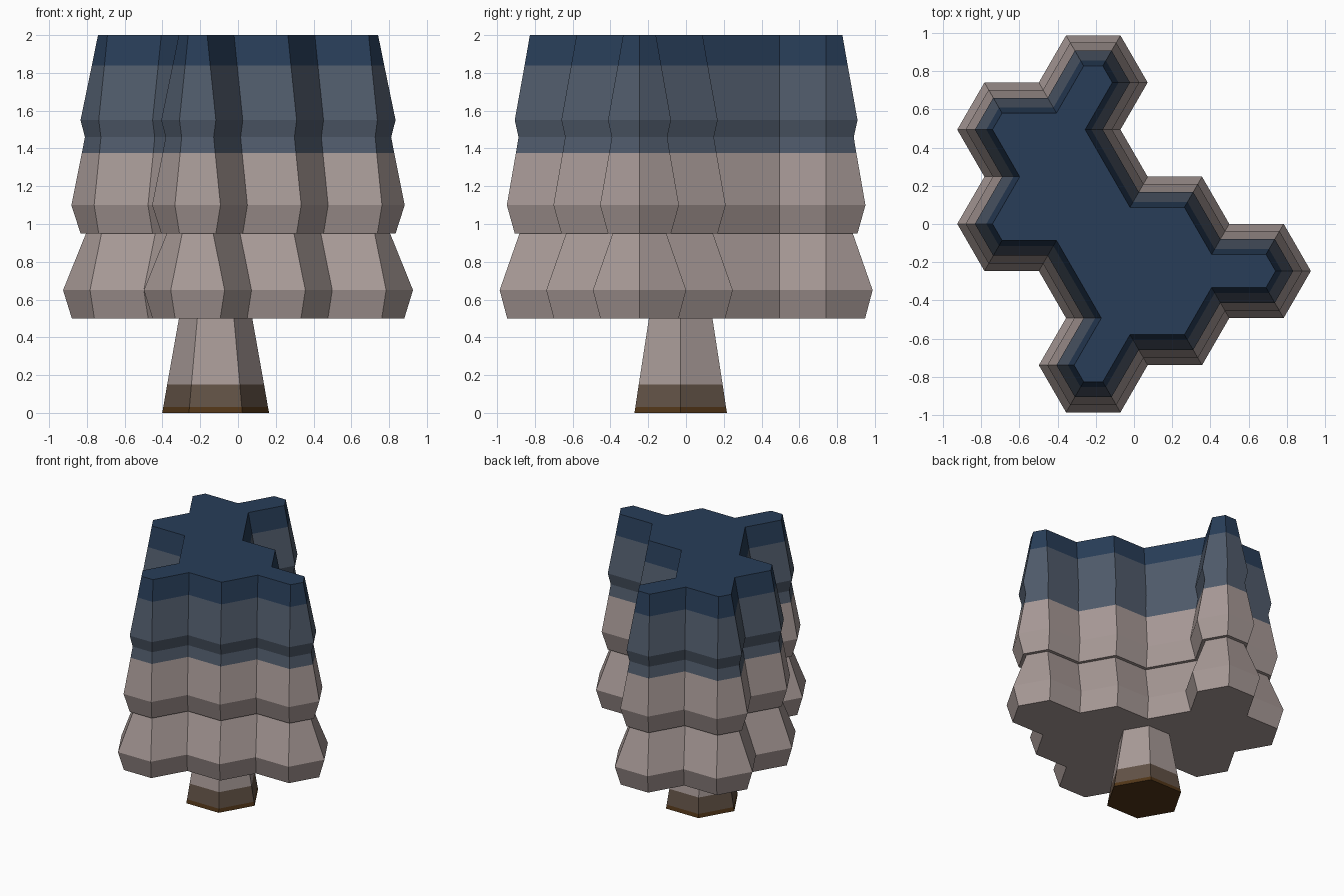
import bpy, bmesh, math
from mathutils import Vector

cube = bpy.data.objects.get("Cube")
if cube:
    bpy.data.objects.remove(cube)


def material(name, srgb):
    lin = [((c / 255 + 0.055) / 1.055) ** 2.4 for c in srgb]
    m = bpy.data.materials.new(name)
    m.use_nodes = True
    m.diffuse_color = (*lin, 1)
    bsdf = m.node_tree.nodes["Principled BSDF"]
    bsdf.inputs["Base Color"].default_value = (*lin, 1)
    bsdf.inputs["Roughness"].default_value = 0.9
    return m


ROSE = material("rose grey", (168, 154, 151))
SLATE = material("slate blue", (80, 91, 107))
NAVY = material("navy blue", (40, 61, 88))
UMBER = material("umber", (98, 82, 70))
BROWN = material("dark brown", (82, 54, 24))


def walk(turns, side, start):
    """Outline traced clockwise in equal steps, turning 60 degrees each time."""
    p, heading, pts = Vector(start), 0.0, []
    for t in turns:
        pts.append(p.copy())
        p += Vector((math.cos(heading), math.sin(heading))) * side
        heading += math.radians(60 if t == "L" else -60)
    return pts


def inset(pts, d):
    """Move every side of a clockwise outline inward by d, with mitred corners."""
    out = []
    for i, p in enumerate(pts):
        a = (p - pts[i - 1]).normalized()
        b = (pts[(i + 1) % len(pts)] - p).normalized()
        na, nb = Vector((a.y, -a.x)), Vector((b.y, -b.x))
        out.append(p + (na + nb) * d / (1 + na.dot(nb)))
    return out


def loft(name, outline, rows, cap_top=True):
    """Stack inset copies of an outline; rows hold height, inset and band colour above."""
    mats = list(dict.fromkeys(r[2] for r in rows))
    mesh = bpy.data.meshes.new(name)
    bm = bmesh.new()
    rings = [[bm.verts.new((p.x, p.y, z)) for p in inset(outline, d)] for z, d, _ in rows]
    n = len(outline)
    for k in range(len(rows) - 1):
        for i in range(n):
            j = (i + 1) % n
            f = bm.faces.new((rings[k][j], rings[k][i], rings[k + 1][i], rings[k + 1][j]))
            f.material_index = mats.index(rows[k][2])
    bm.faces.new(rings[0]).material_index = mats.index(rows[0][2])
    if cap_top:
        bm.faces.new(rings[-1][::-1]).material_index = mats.index(rows[-1][2])
    bm.normal_update()
    bm.to_mesh(mesh)
    bm.free()
    for m in mats:
        mesh.materials.append(m)
    obj = bpy.data.objects.new(name, mesh)
    bpy.context.collection.objects.link(obj)
    return obj


# Tiered crown: a honeycomb-edged outline with bulging tiers
crown_outline = walk("RRLLRLRRRLRLRRRLLRRLRRLR", 0.285, (-0.356, 0.988))
loft("crown", crown_outline, [
    (0.50, 0.04, ROSE), (0.65, 0.0, ROSE), (0.95, 0.105, ROSE), (0.95, 0.08, ROSE),
    (1.10, 0.038, ROSE), (1.375, 0.086, SLATE), (1.46, 0.10, SLATE),
    (1.55, 0.08, SLATE), (1.84, 0.132, NAVY), (2.0, 0.16, NAVY)])

# Tapered hexagonal trunk
trunk_outline = walk("RRRRRR", 0.283, (-0.26, 0.217))
loft("trunk", trunk_outline, [
    (0.0, 0.0, BROWN), (0.03, 0.005, UMBER), (0.15, 0.023, ROSE), (0.5, 0.077, ROSE)],
    cap_top=False)
